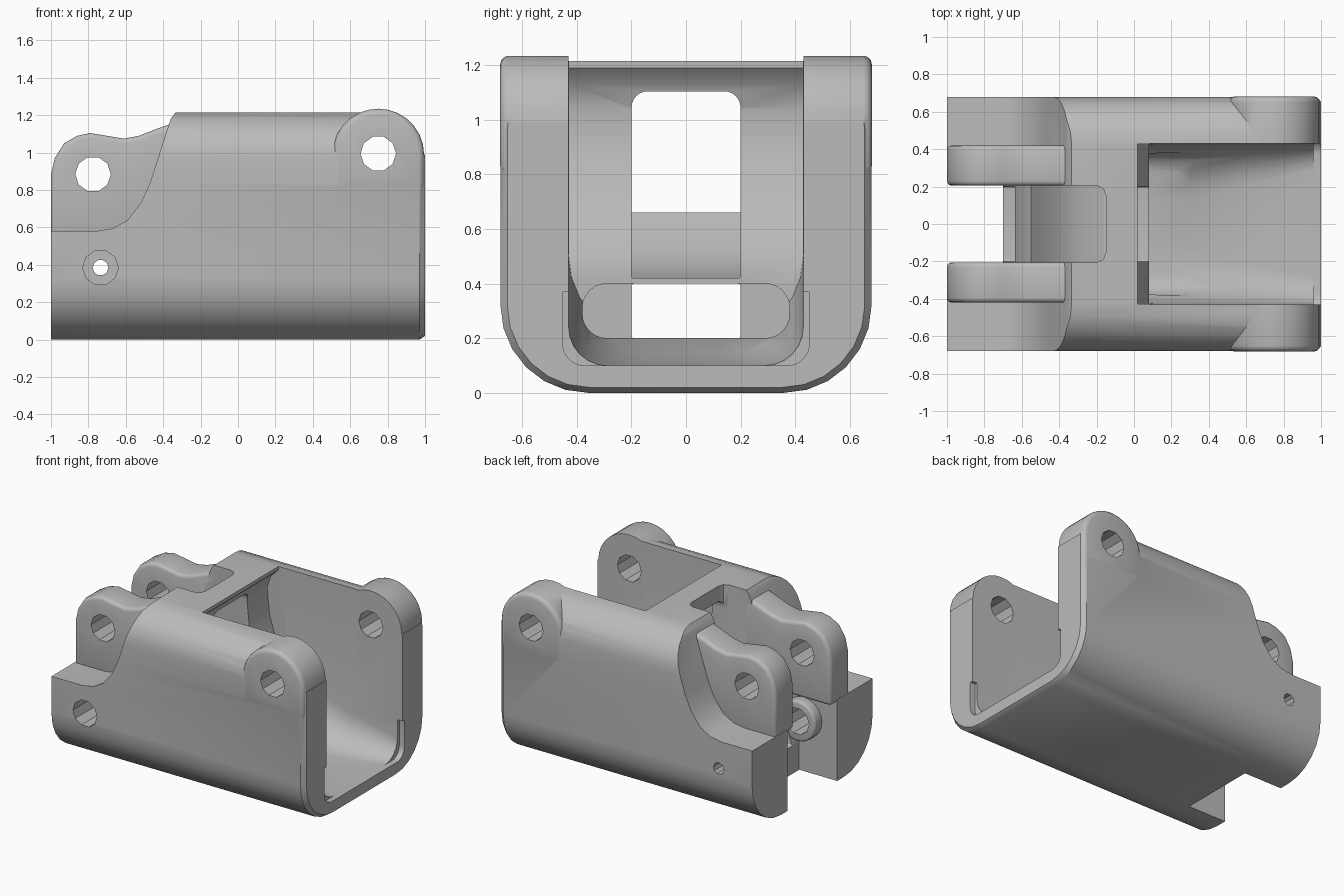
import bpy, bmesh, math
from mathutils import Vector

if "Cube" in bpy.data.objects:
    bpy.data.objects.remove(bpy.data.objects["Cube"])

grey = bpy.data.materials.new("plain_grey")
grey.use_nodes = True
grey.diffuse_color = (0.5, 0.5, 0.5, 1)
grey.node_tree.nodes["Principled BSDF"].inputs["Base Color"].default_value = (0.5, 0.5, 0.5, 1)


def loft(name, rings):
    """Closed solid through matching rings of points."""
    bm = bmesh.new()
    loops = [[bm.verts.new(p) for p in ring] for ring in rings]
    n = len(loops[0])
    for a, b in zip(loops, loops[1:]):
        for i in range(n):
            j = (i + 1) % n
            bm.faces.new((a[i], a[j], b[j], b[i]))
    bm.faces.new(loops[0])
    bm.faces.new(loops[-1])
    bmesh.ops.recalc_face_normals(bm, faces=bm.faces)
    mesh = bpy.data.meshes.new(name)
    bm.to_mesh(mesh)
    bm.free()
    mesh.materials.append(grey)
    obj = bpy.data.objects.new(name, mesh)
    bpy.context.collection.objects.link(obj)
    return obj


def rounded(w, z0, z1, rb, rt, n=6):
    """Rounded rectangle in y and z, centred on y = 0."""
    pts = []
    corners = ((w - rb, z0 + rb, rb, -90), (w - rt, z1 - rt, rt, 0),
               (rt - w, z1 - rt, rt, 90), (rb - w, z0 + rb, rb, 180))
    for cy, cz, r, start in corners:
        for k in range(n + 1):
            a = math.radians(start + 90 * k / n)
            pts.append((cy + r * math.cos(a), cz + r * math.sin(a)))
    return pts


def tube(name, *sections):
    """Loft of rounded sections along x; each is (x, section sizes)."""
    return loft(name, [[(x, y, z) for y, z in rounded(*s)] for x, s in sections])


def side_prism(name, pts, y0, y1):
    """Side profile in x and z, extruded along y."""
    return loft(name, [[(x, y, z) for x, z in pts] for y in (y0, y1)])


def circle(cx, cz, r, n=10):
    return [(cx + r * math.cos(math.tau * k / n), cz + r * math.sin(math.tau * k / n))
            for k in range(n)]


def apply_modifiers(obj):
    bpy.context.view_layer.update()
    mesh = bpy.data.meshes.new_from_object(
        obj.evaluated_get(bpy.context.evaluated_depsgraph_get()))
    obj.modifiers.clear()
    obj.data = mesh


def bevel(obj, width):
    m = obj.modifiers.new("round", 'BEVEL')
    m.width, m.segments, m.limit_method = width, 3, 'ANGLE'
    m.angle_limit = math.radians(40)
    apply_modifiers(obj)


def combine(obj, tool, operation='DIFFERENCE'):
    m = obj.modifiers.new("combine", 'BOOLEAN')
    m.object, m.operation, m.solver = tool, operation, 'EXACT'
    tool.hide_render = True
    apply_modifiers(obj)
    bpy.data.objects.remove(tool)


# Outer shell with a softened open end
body = tube("body", (-1, (0.68, 0, 1.215, 0.32, 0.25)),
            (0.97, (0.68, 0, 1.215, 0.32, 0.25)),
            (1, (0.655, 0.02, 1.195, 0.3, 0.23)))

# Lowered step at the fork end, with a swept shoulder
combine(body, side_prism("step_cutter", [
    (-1.1, 1.4), (-1.1, 0.58), (-0.76, 0.58), (-0.67, 0.595), (-0.59, 0.64),
    (-0.52, 0.73), (-0.47, 0.84), (-0.36, 1.18), (-0.33, 1.22), (-0.33, 1.4)], -1, 1))

# Rounded hinge ears at the open end
combine(body, side_prism("corner_cutter", [(0.75, 0.99), (1.1, 0.99), (1.1, 1.4), (0.75, 1.4)], -1, 1))
arc = [(0.75 + 0.245 * math.cos(math.pi * k / 14), 0.99 + 0.245 * math.sin(math.pi * k / 14))
       for k in range(15)]
for side in (-1, 1):
    ear = side_prism("hinge_ear", arc + [(0.505, 0.8), (0.995, 0.8)], 0.3 * side, 0.681 * side)
    bevel(ear, 0.03)
    combine(body, ear, 'UNION')

# Main cavity: shallow floor that rises and rounds toward the inner wall
combine(body, tube("cavity_cutter", (0.08, (0.43, 0.2, 1.4, 0.3, 0.01)),
                   (0.3, (0.43, 0.14, 1.4, 0.29, 0.01)),
                   (0.6, (0.43, 0.1, 1.4, 0.22, 0.01)),
                   (1.05, (0.43, 0.1, 1.4, 0.12, 0.01))))
combine(body, tube("rim_cutter", (0.96, (0.452, 0.1, 0.37, 0.08, 0.005)),
                   (1.05, (0.452, 0.1, 0.37, 0.08, 0.005))))
combine(body, side_prism("inner_wall_cutter", [
    (0.1, 0.45), (0.03, 0.6), (-0.05, 0.85), (-0.07, 1.04), (-0.04, 1.13),
    (0.02, 1.19), (0.02, 1.4), (0.1, 1.4)], -0.429, 0.429))

# Cable tunnel and window through the inner wall
wide, narrow, window = (0.38, 0.2, 0.4, 0.09, 0.09), (0.2, 0.2, 0.4, 0.01, 0.01), (0.2, 0.42, 1.105, 0.01, 0.06)
for name, x0, x1, size in (("tunnel_mouth", -0.12, 0.35, wide),
                           ("tunnel", -1.1, -0.05, narrow),
                           ("window", -0.3, 0.12, window)):
    combine(body, tube(name, (x0, size), (x1, size)))

# Slot between the fork ears, rounded at its inner end
plan = [(-0.56, -0.205), (-0.2, -0.205), (-0.165, -0.19), (-0.15, -0.15),
        (-0.15, 0.15), (-0.165, 0.19), (-0.2, 0.205), (-0.56, 0.205)]
combine(body, loft("slot_cutter", [[(x, y, z) for x, y in plan] for z in (0.42, 1.4)]))
combine(body, side_prism("fork_gap_cutter", [
    (-1.1, -0.1), (-0.7, -0.1), (-0.7, 0.2), (-0.55, 0.66), (-0.55, 0.8), (-1.1, 0.8)], -0.28, 0.28))

# Sloped bar crossing the slot
bar = side_prism("cross_bar", [(-0.635, 0.4), (-0.57, 0.63), (-0.55, 0.66), (-0.52, 0.63),
                               (-0.42, 0.52), (-0.3, 0.45), (-0.16, 0.42), (-0.16, 0.4)], -0.22, 0.22)

# Fork ears with a dipped top edge, each with a pin hole
fork = [(-1, 0.56), (-1, 0.88), (-0.98, 0.97), (-0.93, 1.05), (-0.86, 1.09), (-0.79, 1.105),
        (-0.7, 1.09), (-0.61, 1.075), (-0.53, 1.09), (-0.44, 1.125), (-0.37, 1.15),
        (-0.31, 1.15), (-0.31, 0.56)]
parts = [body, bar]
for side, label in ((-1, "right"), (1, "left")):
    ear = side_prism("fork_ear_" + label, fork, 0.205 * side, 0.42 * side)
    bevel(ear, 0.025)
    combine(ear, side_prism("pin_cutter", circle(-0.775, 0.885, 0.095), -1, 1))
    parts.append(ear)

# Pin holes: hinge ears, wide bolt bore on one side, small one on the other
combine(body, side_prism("hinge_pin_cutter", circle(0.75, 0.995, 0.095), -1, 1))
boss = side_prism("bolt_boss", circle(-0.735, 0.385, 0.145, 20), -0.3, -0.205)
bevel(boss, 0.015)
for part in (body, boss):
    combine(part, side_prism("bolt_cutter", circle(-0.735, 0.385, 0.095), -1, -0.1))
combine(body, side_prism("small_bolt_cutter", circle(-0.735, 0.385, 0.042), 0.1, 1))
parts.append(boss)

# Smooth curves, crisp edges
bpy.ops.object.select_all(action='DESELECT')
for part in parts:
    part.select_set(True)
bpy.context.view_layer.objects.active = body
bpy.ops.object.shade_smooth_by_angle(angle=math.radians(35))
